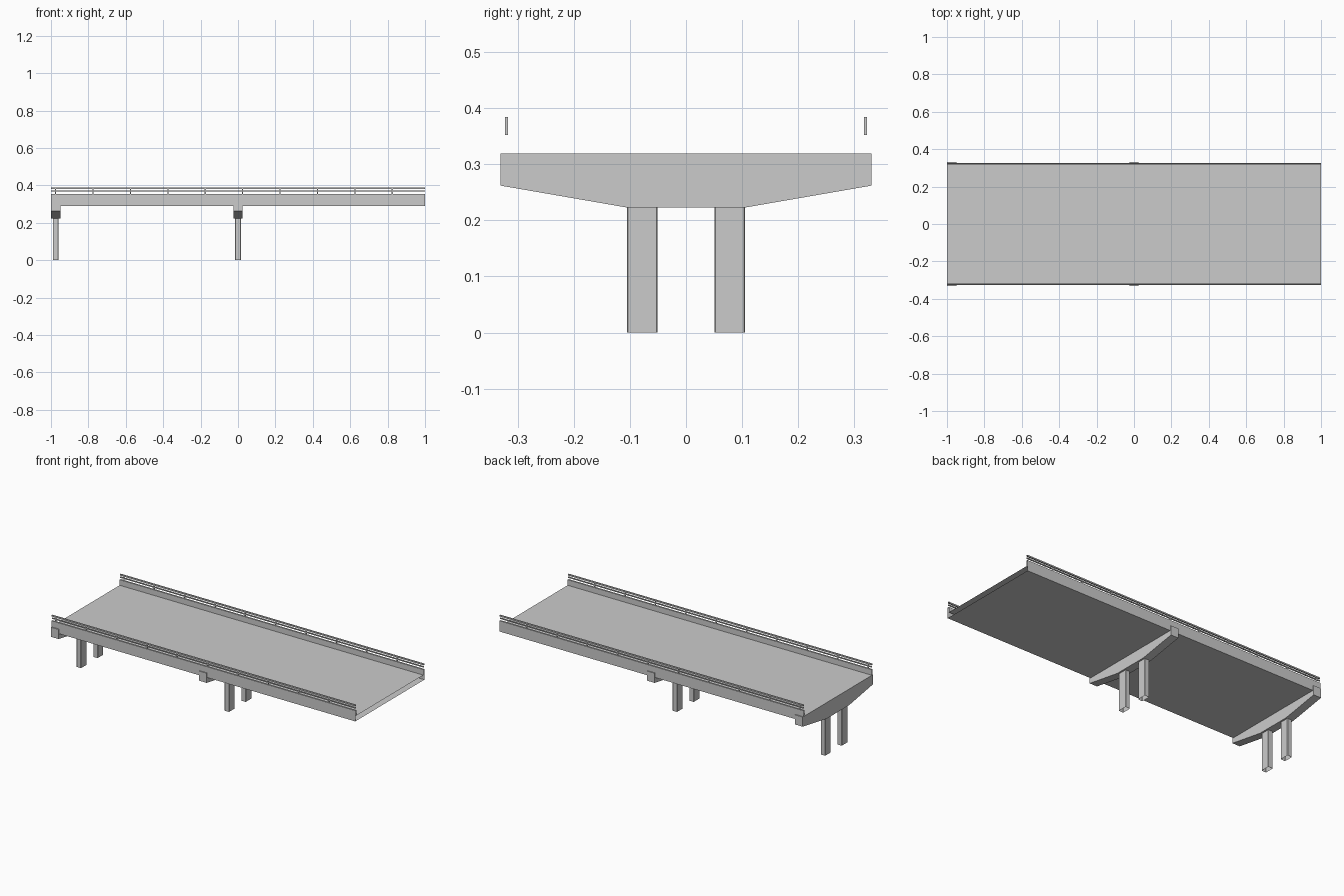
import bpy, bmesh

if "Cube" in bpy.data.objects:
    bpy.data.objects.remove(bpy.data.objects["Cube"])


def finish(name, bm):
    bmesh.ops.recalc_face_normals(bm, faces=bm.faces)
    me = bpy.data.meshes.new(name)
    bm.to_mesh(me)
    bm.free()
    ob = bpy.data.objects.new(name, me)
    bpy.context.collection.objects.link(ob)
    return ob


def extrude_x(name, profile, x0, x1, capped=True):
    """Sweep a closed (y, z) outline along x."""
    bm = bmesh.new()
    a = [bm.verts.new((x0, y, z)) for y, z in profile]
    b = [bm.verts.new((x1, y, z)) for y, z in profile]
    n = len(profile)
    for i in range(n):
        j = (i + 1) % n
        bm.faces.new((a[i], a[j], b[j], b[i]))
    if capped:
        bm.faces.new(a)
        bm.faces.new(b[::-1])
    return finish(name, bm)


def column(name, cx, cy, wx, wy, z0, z1, chamfer):
    """Open ended upright with chamfered corners."""
    bm = bmesh.new()
    hx, hy, c = wx / 2, wy / 2, chamfer
    ring = [(-hx + c, -hy), (hx - c, -hy), (hx, -hy + c), (hx, hy - c),
            (hx - c, hy), (-hx + c, hy), (-hx, hy - c), (-hx, -hy + c)]
    a = [bm.verts.new((cx + x, cy + y, z0)) for x, y in ring]
    b = [bm.verts.new((cx + x, cy + y, z1)) for x, y in ring]
    for i in range(8):
        j = (i + 1) % 8
        bm.faces.new((a[i], a[j], b[j], b[i]))
    return finish(name, bm)


def rect(y, z, hy, hz):
    return [(y - hy, z - hz), (y + hy, z - hz), (y + hy, z + hz), (y - hy, z + hz)]


def mirrored(half):
    return half + [(-y, z) for y, z in reversed(half)]


# Deck shell with raised kerbs, open at both ends
deck = mirrored([(0.325, 0.291), (0.325, 0.355), (0.315, 0.355), (0.315, 0.322)])
extrude_x("deck", deck, -1, 1, capped=False)

# Piers: tapered cap on two columns
cap = mirrored([(0.106, 0.223), (0.331, 0.262), (0.331, 0.319)])
for label, x in (("end", -0.975), ("middle", 0.0)):
    extrude_x(label + "_pier_cap", cap, x - 0.025, x + 0.025)
    for side, y in (("front", -0.078), ("back", 0.078)):
        column(f"{label}_{side}_column", x, y, 0.03, 0.055, 0, 0.224, 0.002)

# Railings: two rails and ten posts on each kerb
for side, y in (("front", -0.32), ("back", 0.32)):
    extrude_x(side + "_top_rail", rect(y, 0.384, 0.004, 0.004), -1, 1, capped=False)
    extrude_x(side + "_lower_rail", rect(y, 0.369, 0.003, 0.003), -1, 1, capped=False)
    for i in range(10):
        x = -0.975 + 0.2 * i
        extrude_x(f"{side}_post_{i + 1}", rect(y, 0.368, 0.0025, 0.016), x - 0.003, x + 0.003)
